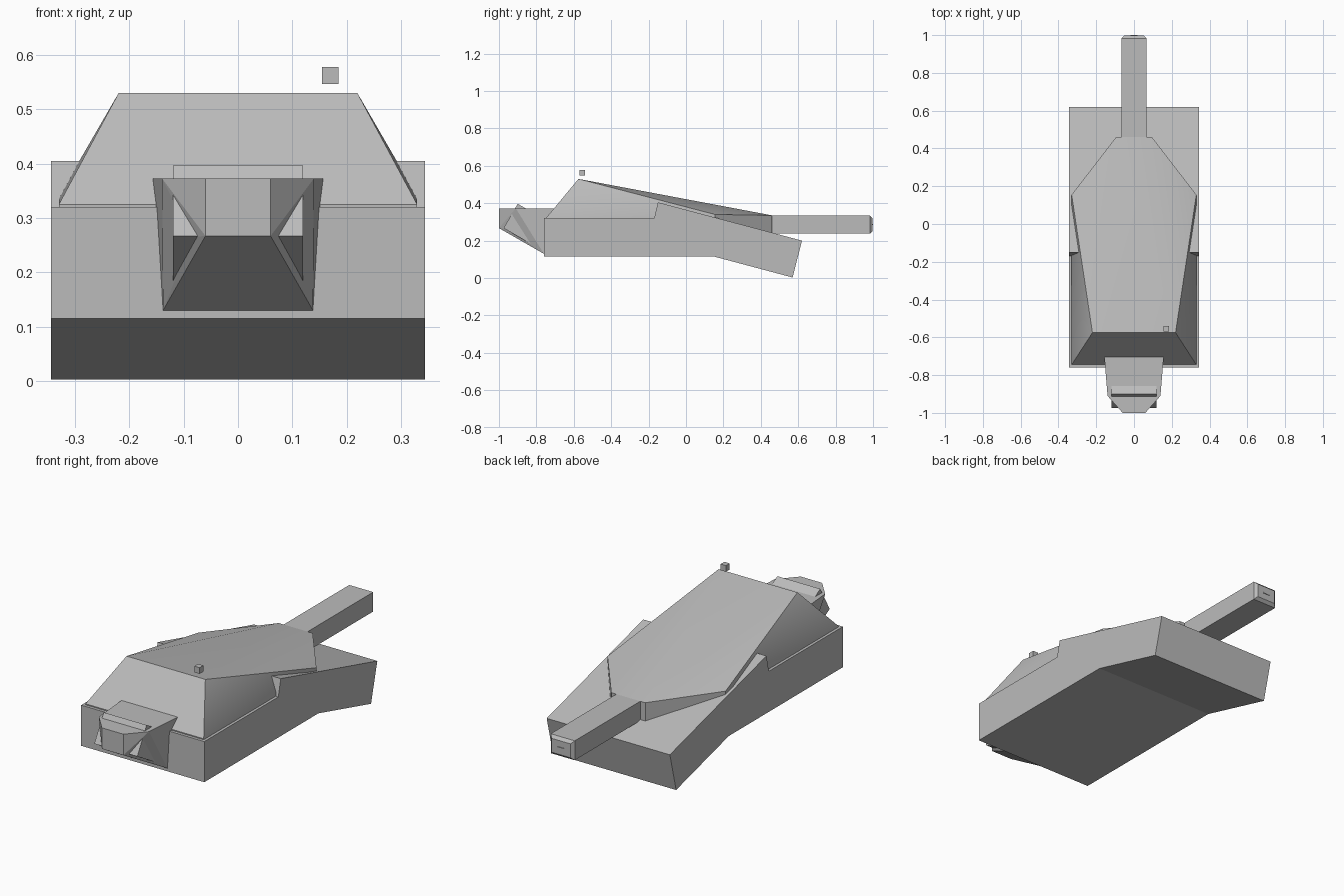
import bpy, bmesh, math
from mathutils import Matrix

cube = bpy.data.objects.get("Cube")
if cube:
    bpy.data.objects.remove(cube, do_unlink=True)

grey = bpy.data.materials.new("plain grey")
grey.use_nodes = True
colour = (0.5, 0.5, 0.5, 1)
grey.diffuse_color = colour
grey.node_tree.nodes["Principled BSDF"].inputs["Base Color"].default_value = colour


def finish(name, bm, smooth=False):
    bmesh.ops.recalc_face_normals(bm, faces=bm.faces)
    mesh = bpy.data.meshes.new(name)
    bm.to_mesh(mesh)
    bm.free()
    mesh.materials.append(grey)
    if smooth:
        mesh.shade_smooth()
        mesh.set_sharp_from_angle(angle=math.radians(30))
    obj = bpy.data.objects.new(name, mesh)
    bpy.context.collection.objects.link(obj)
    return obj


def side_prism(name, profile, half_width):
    """Extrude a (y, z) profile across x."""
    bm = bmesh.new()
    face = bm.faces.new([bm.verts.new((-half_width, y, z)) for y, z in profile])
    ext = bmesh.ops.extrude_face_region(bm, geom=[face])
    moved = [v for v in ext["geom"] if isinstance(v, bmesh.types.BMVert)]
    bmesh.ops.translate(bm, verts=moved, vec=(2 * half_width, 0, 0))
    return finish(name, bm)


def box(name, low, high):
    bm = bmesh.new()
    size = [b - a for a, b in zip(low, high)]
    centre = [(a + b) / 2 for a, b in zip(low, high)]
    bmesh.ops.create_cube(bm, size=1, matrix=Matrix.Translation(centre) @ Matrix.Diagonal((*size, 1)))
    return finish(name, bm)


# Hull with the kinked rear deck
side_prism("hull", [(-0.76, 0.115), (0.15, 0.115), (0.57, 0.003), (0.62, 0.2),
                    (-0.15, 0.405), (-0.17, 0.32), (-0.76, 0.32)], 0.344)

# Faceted upper shell, built on one half and mirrored
bm = bmesh.new()
top = [(0.22, -0.575, 0.53), (0.33, 0.155, 0.34), (0.095, 0.46, 0.335)]
rim = [(0.33, -0.745, 0.325), (0.33, 0.155, 0.325)]
base = [(0.33, -0.745, 0.24), (0.33, 0.155, 0.24), (0.095, 0.46, 0.24)]
halves = []
for side in (1, -1):
    t, r, b = [[bm.verts.new((side * x, y, z)) for x, y, z in ring] for ring in (top, rim, base)]
    for corners in ((t[0], t[1], t[2]), (t[0], r[0], t[1]), (r[0], r[1], t[1]),
                    (r[0], b[0], b[1], r[1]), (t[1], r[1], b[1], b[2], t[2])):
        bm.faces.new(corners)
    halves.append((t, r, b))
(t, r, b), (tm, rm, bm_) = halves
for corners in ((t[0], t[2], tm[2], tm[0]), (t[0], tm[0], rm[0], r[0]), (r[0], rm[0], bm_[0], b[0]),
                (t[2], b[2], bm_[2], tm[2]), (*b, *reversed(bm_))):
    bm.faces.new(corners)
finish("upper_shell", bm, smooth=True)

# Rear boom with chamfered end and a small slot plate
boom = box("rear_boom", (-0.067, 0.4, 0.237), (0.067, 0.997, 0.335))
bm = bmesh.new()
bm.from_mesh(boom.data)
end_edges = [e for e in bm.edges if all(v.co.y > 0.9 for v in e.verts)]
bmesh.ops.bevel(bm, geom=end_edges, offset=0.014, segments=1, affect='EDGES')
bm.to_mesh(boom.data)
bm.free()
box("boom_slot", (-0.018, 0.993, 0.283), (0.018, 1.0, 0.289))

# Nose housing with the tapered front
bm = bmesh.new()
nose = [(0.157, -0.705, 0.373), (0.14, -0.91, 0.373), (0.06, -1.0, 0.373), (0.06, -1.0, 0.267),
        (0.085, -0.955, 0.265), (0.138, -0.76, 0.13), (0.138, -0.705, 0.13)]
for side in (1, -1):
    for x, y, z in nose:
        bm.verts.new((side * x, y, z))
bmesh.ops.convex_hull(bm, input=bm.verts)
bmesh.ops.dissolve_limit(bm, angle_limit=math.radians(1), verts=bm.verts, edges=bm.edges)
finish("nose_housing", bm)

# Tilted block running through the nose
side_prism("nose_block", [(-0.975, 0.267), (-0.9, 0.397), (-0.67, 0.264), (-0.745, 0.134)], 0.12)

# Small floating marker cube
box("marker_cube", (0.155, -0.57, 0.547), (0.185, -0.54, 0.578))
